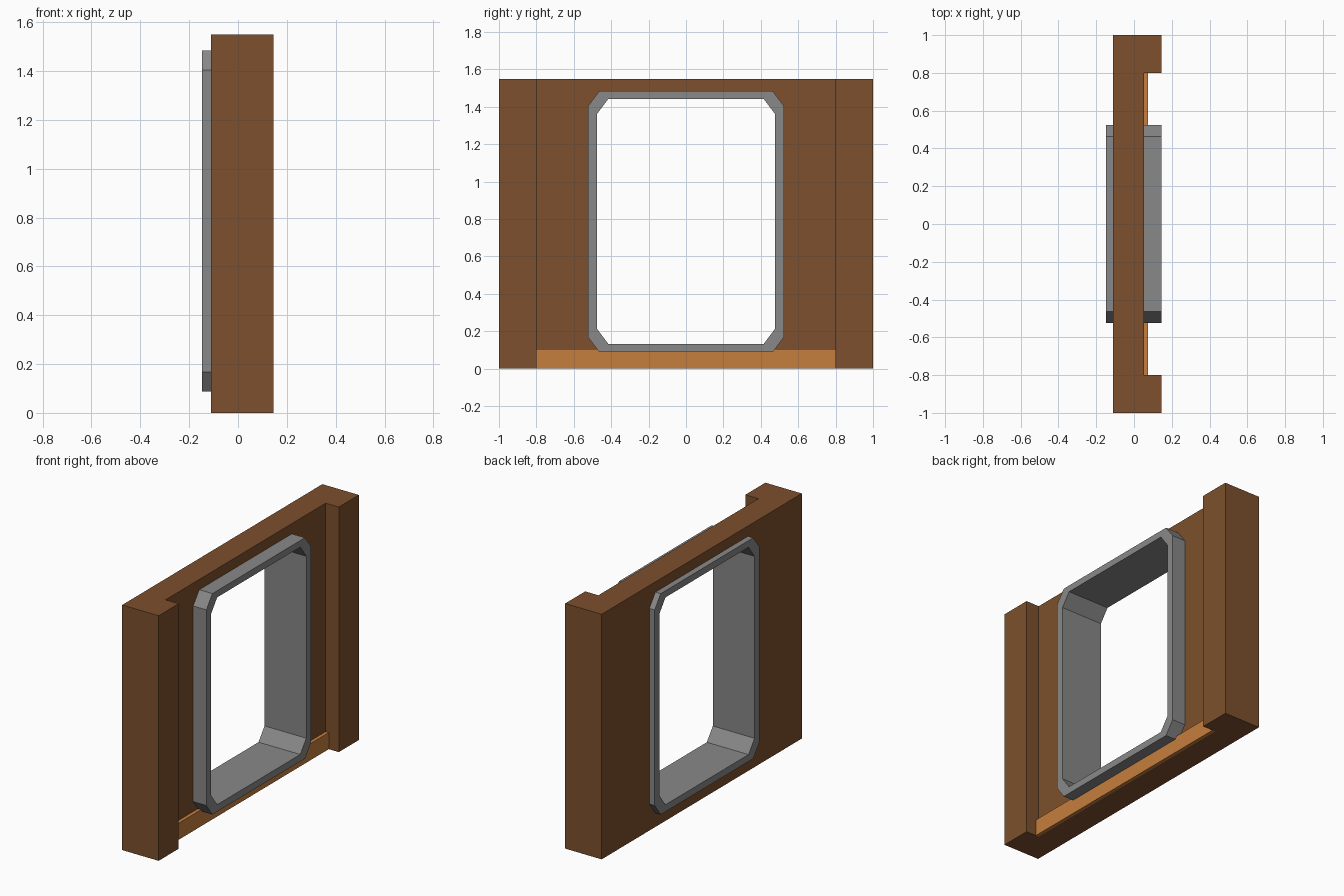
import bpy, bmesh

if "Cube" in bpy.data.objects:
    bpy.data.objects.remove(bpy.data.objects["Cube"])


def material(name, rgb):
    m = bpy.data.materials.new(name)
    lin = [((c / 255 + 0.055) / 1.055) ** 2.4 for c in rgb]
    m.diffuse_color = (*lin, 1)
    m.use_nodes = True
    m.node_tree.nodes["Principled BSDF"].inputs["Base Color"].default_value = m.diffuse_color
    return m


WOOD = material("dark_wood", (125, 80, 45))
TRIM = material("light_wood", (198, 127, 62))
METAL = material("grey_metal", (136, 136, 136))


def finish(bm, name, mat):
    bmesh.ops.recalc_face_normals(bm, faces=bm.faces)
    mesh = bpy.data.meshes.new(name)
    bm.to_mesh(mesh)
    bm.free()
    ob = bpy.data.objects.new(name, mesh)
    bpy.context.collection.objects.link(ob)
    mesh.materials.append(mat)
    return ob


def prism(name, points, direction, mat):
    """Extrude a flat outline of 3D points along a direction."""
    bm = bmesh.new()
    face = bm.faces.new([bm.verts.new(p) for p in points])
    ext = bmesh.ops.extrude_face_region(bm, geom=[face], use_keep_orig=True)
    verts = [g for g in ext["geom"] if isinstance(g, bmesh.types.BMVert)]
    bmesh.ops.translate(bm, verts=verts, vec=direction)
    return finish(bm, name, mat)


def octagon(half, low, high, cy, cz):
    """Rectangle in y, z with its corners cut off."""
    return [(half, low + cz), (half, high - cz), (half - cy, high), (cy - half, high),
            (-half, high - cz), (-half, low + cz), (cy - half, low), (half - cy, low)]


OUTER = octagon(0.523, 0.088, 1.485, 0.06, 0.08)
INNER = octagon(0.475, 0.132, 1.443, 0.06, 0.08)
MIDDLE = [((a + c) / 2, (b + d) / 2) for (a, b), (c, d) in zip(OUTER, INNER)]

# Wall panel with a thicker post at each end
plan = [(-0.11, -1), (0.145, -1), (0.145, -0.8), (0.053, -0.8),
        (0.053, 0.8), (0.145, 0.8), (0.145, 1), (-0.11, 1)]
wall = prism("wall", [(x, y, 0) for x, y in plan], (0, 0, 1.55), WOOD)

# Window opening, its edge hidden inside the frame
cutter = prism("opening_cutter", [(-0.4, y, z) for y, z in MIDDLE], (0.8, 0, 0), WOOD)
cutter.hide_render = True
mod = wall.modifiers.new("opening", 'BOOLEAN')
mod.operation = 'DIFFERENCE'
mod.solver = 'EXACT'
mod.object = cutter
bpy.context.view_layer.objects.active = wall
bpy.ops.object.modifier_apply(modifier=mod.name)
bpy.data.objects.remove(cutter)

# Skirting board between the posts
prism("skirting_board", [(0.05, -0.8, 0), (0.075, -0.8, 0), (0.075, 0.8, 0), (0.05, 0.8, 0)],
      (0, 0, 0.105), TRIM)

# Window frame: four octagonal loops joined into a ring
bm = bmesh.new()
loops = [[bm.verts.new((x, y, z)) for y, z in outline]
         for x, outline in ((-0.147, OUTER), (0.145, OUTER), (0.145, INNER), (-0.147, INNER))]
for k in range(4):
    a, b = loops[k], loops[(k + 1) % 4]
    for i in range(8):
        j = (i + 1) % 8
        bm.faces.new((a[i], a[j], b[j], b[i]))
finish(bm, "window_frame", METAL)
